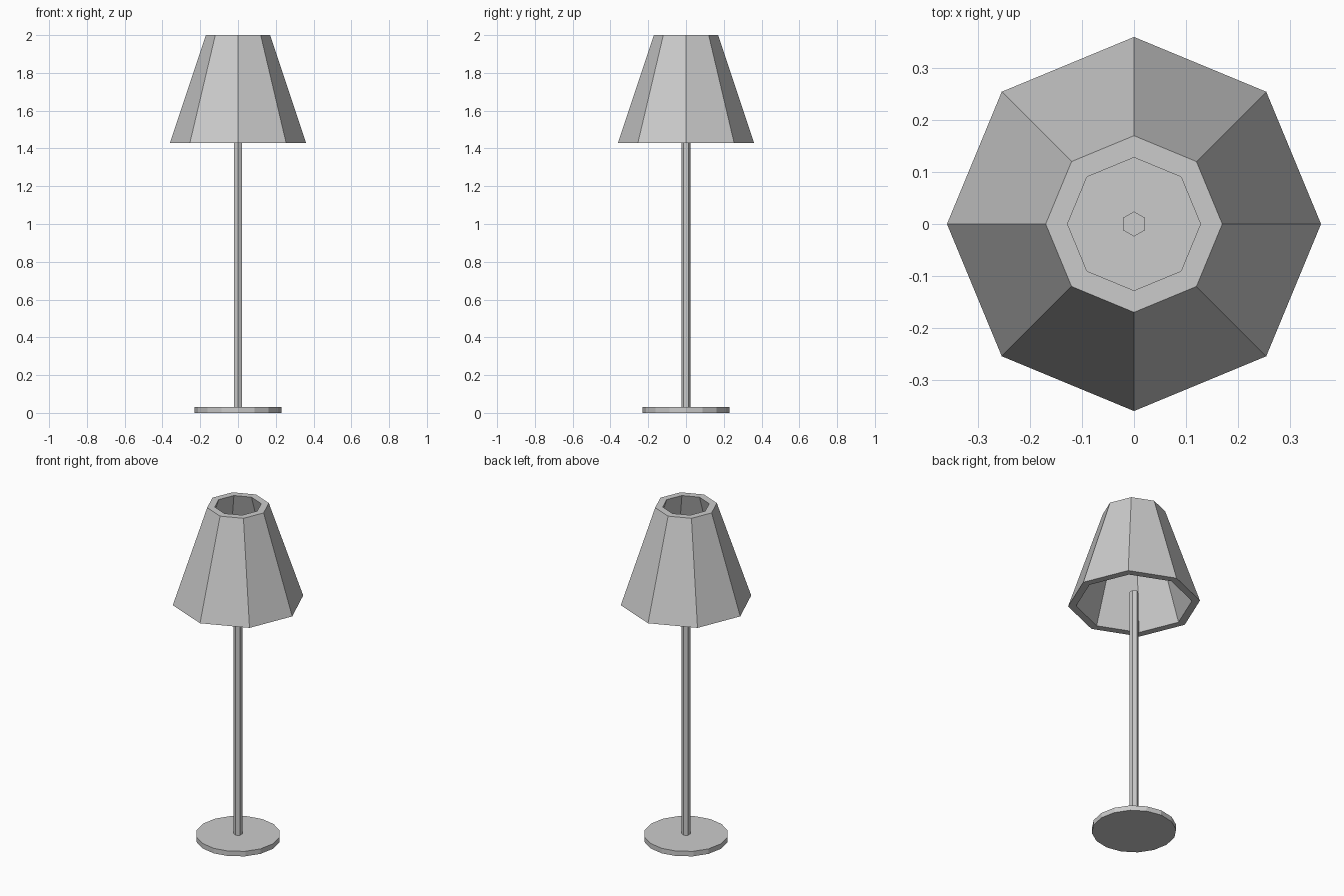
import bpy, bmesh
from math import sin, cos, tau

if "Cube" in bpy.data.objects:
    bpy.data.objects.remove(bpy.data.objects["Cube"])


def add_object(name, bm):
    bmesh.ops.recalc_face_normals(bm, faces=bm.faces)
    mesh = bpy.data.meshes.new(name)
    bm.to_mesh(mesh)
    bm.free()
    obj = bpy.data.objects.new(name, mesh)
    bpy.context.collection.objects.link(obj)
    return obj


def lathe(name, profile, sides, closed=False):
    """Turn (radius, z) points about z; cap the ends unless the profile is closed."""
    bm = bmesh.new()
    rings = [[bm.verts.new((r * sin(tau * i / sides), r * cos(tau * i / sides), z))
              for i in range(sides)] for r, z in profile]
    pairs = list(zip(rings, rings[1:]))
    if closed:
        pairs.append((rings[-1], rings[0]))
    else:
        bm.faces.new(rings[0])
        bm.faces.new(rings[-1])
    for a, b in pairs:
        for i in range(sides):
            j = (i + 1) % sides
            bm.faces.new((a[i], a[j], b[j], b[i]))
    return add_object(name, bm)


# Round flat foot
lathe("base", [(0.23, 0.0), (0.23, 0.03)], 16)

# Six-sided pole ending inside the shade
lathe("pole", [(0.024, 0.03), (0.024, 1.50)], 6)

# Eight-sided hollow shade, open at top and bottom
lathe("shade", [(0.36, 1.43), (0.17, 2.0), (0.128, 2.0), (0.316, 1.43)], 8, closed=True)
